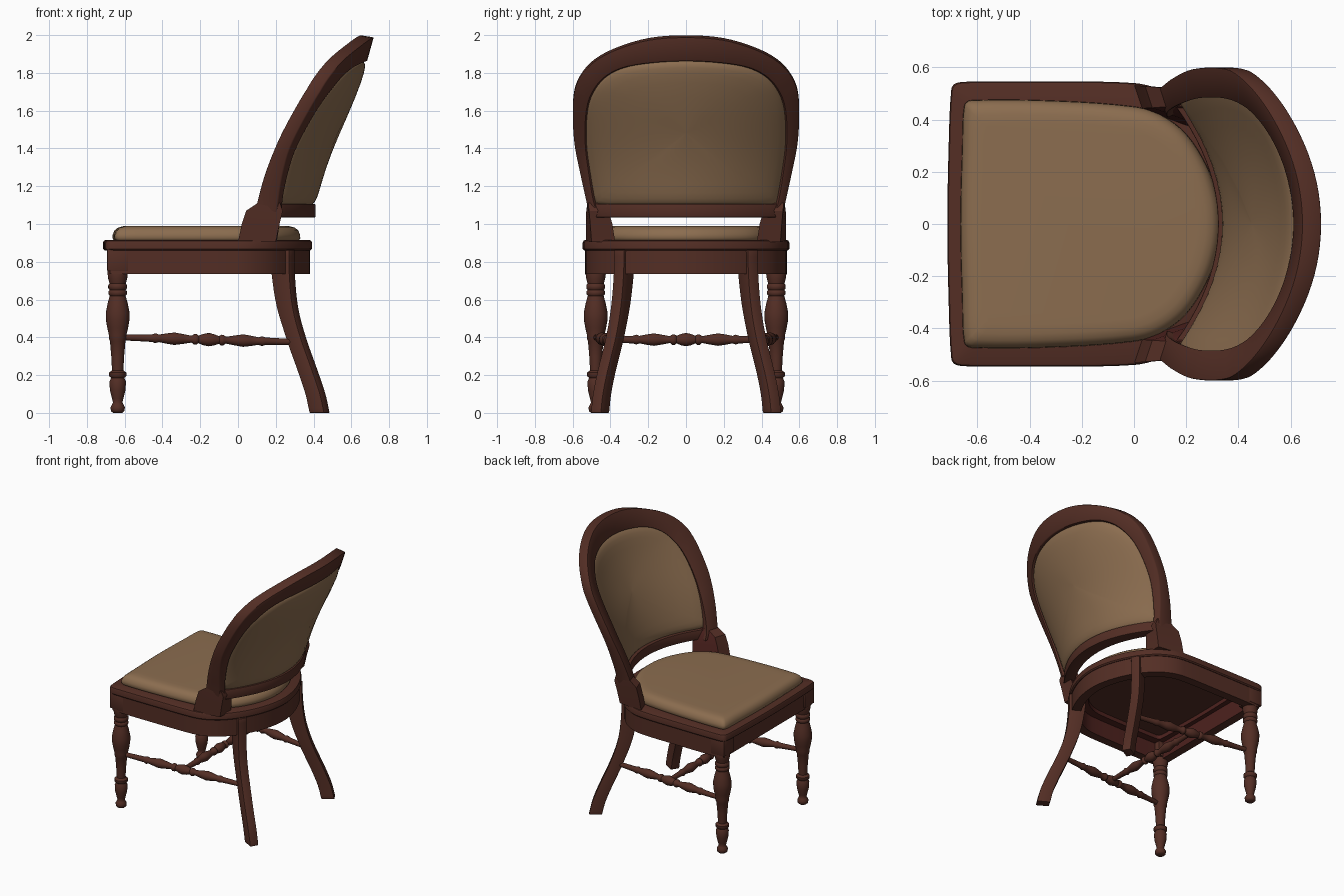
import bpy, bmesh, math
from mathutils import Vector

if "Cube" in bpy.data.objects:
    bpy.data.objects.remove(bpy.data.objects["Cube"])


def material(name, col):
    m = bpy.data.materials.new(name)
    m.diffuse_color = (*col, 1)
    m.use_nodes = True
    m.node_tree.nodes["Principled BSDF"].inputs["Base Color"].default_value = m.diffuse_color
    return m


WOOD = material("dark mahogany", (0.087, 0.027, 0.018))
FABRIC = material("tan upholstery", (0.26, 0.153, 0.079))
INNER = material("deep maroon", (0.075, 0.016, 0.013))


def loft(name, rings, mat, wrap=False, bevel=0.0, angle=35, inner=None):
    """Skin a list of equal closed rings; wrap joins last to first, else cap the ends.
    Faces for which inner(face) holds get the maroon colour."""
    bm = bmesh.new()
    vs = [[bm.verts.new(p) for p in r] for r in rings]
    n = len(vs[0])
    for i in range(len(vs) if wrap else len(vs) - 1):
        a, b = vs[i], vs[(i + 1) % len(vs)]
        for j in range(n):
            k = (j + 1) % n
            bm.faces.new((a[j], a[k], b[k], b[j]))
    if not wrap:
        bm.faces.new(vs[0])
        bm.faces.new(vs[-1])
    bmesh.ops.recalc_face_normals(bm, faces=bm.faces)
    if bevel:
        es = [e for e in bm.edges if e.calc_face_angle(0) > math.radians(40)]
        bmesh.ops.bevel(bm, geom=es, offset=bevel, segments=2, profile=0.5, affect='EDGES')
    for f in bm.faces:
        f.smooth = True
        f.normal_update()
        if inner and inner(f):
            f.material_index = 1
    for e in bm.edges:
        e.smooth = e.calc_face_angle(0) < math.radians(angle)
    me = bpy.data.meshes.new(name)
    bm.to_mesh(me)
    bm.free()
    me.materials.append(mat)
    if inner:
        me.materials.append(INNER)
    ob = bpy.data.objects.new(name, me)
    bpy.context.collection.objects.link(ob)
    return ob


def smooth_path(pts, steps=5, closed=False):
    """Chord-scaled Hermite spline through the points."""
    p = [Vector(q) for q in pts]
    n = len(p)

    def tangent(i):
        a = p[(i - 1) % n] if closed else p[max(i - 1, 0)]
        b = p[(i + 1) % n] if closed else p[min(i + 1, n - 1)]
        return (b - a) / ((p[i] - a).length + (b - p[i]).length)
    out = []
    for i in range(n if closed else n - 1):
        j = (i + 1) % n
        d = (p[j] - p[i]).length
        for s in range(steps):
            t = s / steps
            out.append(p[i] * (2*t**3 - 3*t**2 + 1) + p[j] * (3*t**2 - 2*t**3)
                       + tangent(i) * d * (t**3 - 2*t**2 + t) + tangent(j) * d * (t**3 - t**2))
    if not closed:
        out.append(p[-1])
    return out


def mirrored(half):
    """Close a half outline that starts and ends on y = 0."""
    return half + [(x, -y) for x, y in half[-2:0:-1]]


def inset(loop, d):
    """Shrink a closed plan outline by about d on every side."""
    xs = [p.x for p in loop]
    ys = [p.y for p in loop]
    cx, hx, hy = (min(xs) + max(xs)) / 2, (max(xs) - min(xs)) / 2, max(ys)
    return [Vector((cx + (p.x - cx) * (1 - d / hx), p.y * (1 - d / hy))) for p in loop]


def at_z(loop, z, x_min=-9):
    return [(max(p.x, x_min), p.y, z) for p in loop]


def inward(f):
    return abs(f.normal.z) < .5 and f.normal.dot(f.calc_center_median() - Vector((-.15, 0, .8))) < 0


def lathe(name, a, b, profile, sides=20):
    """Turned part along a-b; profile is (distance fraction, radius)."""
    a, b = Vector(a), Vector(b)
    q = (b - a).to_track_quat('Z', 'Y')
    rings = [[a.lerp(b, t) + q @ Vector((r * math.cos(2*math.pi*k/sides), r * math.sin(2*math.pi*k/sides), 0))
              for k in range(sides)] for t, r in profile]
    return loft(name, rings, WOOD, angle=50)


# seat: moulded rail, apron ring and cushion
seat = smooth_path(mirrored([(-.715, 0), (-.71, .3), (-.70, .515), (-.685, .538), (-.64, .545), (-.3, .546),
                             (0, .54), (.1, .515), (.2, .45), (.3, .32), (.368, .16), (.392, 0)]), 4, True)
loft("seat_rail", [at_z(inset(seat, d), z) for d, z in
                   ((.13, .86), (.008, .86), (0, .868), (0, .902), (.004, .911), (.012, .915), (.13, .915))],
     WOOD, wrap=True, inner=lambda f: f.normal.z < -.9 or inward(f))
loft("seat_apron", [at_z(inset(seat, d), z, -.68 + d - .012) for d, z in
                    ((.012, .735), (.012, .865), (.075, .865), (.075, .735))], WOOD, wrap=True, inner=inward)
loft("seat_base", [at_z(inset(seat, .11), z) for z in (.89, .908)], WOOD)
pad = smooth_path(mirrored([(-.665, 0), (-.658, .3), (-.65, .455), (-.625, .474), (-.3, .472), (0, .45),
                            (.1, .42), (.2, .345), (.28, .22), (.32, .1), (.33, 0)]), 4, True)
loft("seat_cushion", [at_z(inset(pad, d), z) for d, z in
                      ((.01, .91), (0, .925), (.002, .945), (.012, .967), (.03, .981), (.055, .988), (.09, .990))],
     FABRIC, angle=60)


# curved surface that the whole backrest follows
def bow(z):
    return .8 - .23 * min(max((z - 1.07) / .65, 0), 1)


def back_x(y, z):
    t = z - 1.07
    return .365 + .34 * t - .015 * math.sin(2 * math.pi * t / .93) - bow(z) * y * y


# backrest frame: outer and inner edges of the arch, as (y, z)
outer = [(0, 2.0), (.2, 1.985), (.38, 1.93), (.5, 1.86), (.575, 1.76), (.598, 1.65),
         (.592, 1.45), (.56, 1.28), (.527, 1.13), (.512, 1.05)]
inner = [(0, 1.862), (.19, 1.852), (.34, 1.825), (.44, 1.77), (.505, 1.68), (.53, 1.58),
         (.533, 1.42), (.515, 1.27), (.487, 1.11), (.46, 1.04)]


def arch(half):
    return smooth_path([(-y, z) for y, z in half[:0:-1]] + half, 5)


def section(o, i):
    low = min(max((1.4 - o.y) / .3, 0), 1)
    f = .037 + .024 * low
    lean = 1 - .15 * bow(i.y)          # front inner edge turns in, square to the bowed surface
    b = .037 + .012 * low
    return [(back_x(o.x, o.y) - f, o.x, o.y), (back_x(o.x, o.y) + b, o.x, o.y - .012),
            (back_x(i.x, i.y) + b, i.x, i.y), (back_x(i.x, i.y) - f, i.x * lean, i.y)]


loft("back_frame", [section(o, i) for o, i in zip(arch(outer), arch(inner))], WOOD, bevel=.006)

# lower cross rail of the backrest
ys = [-.485 + .97 * i / 24 for i in range(25)]
loft("back_lower_rail", [[(back_x(y, 1.07) + dx, y, z) for dx, z in
                          ((-.043, 1.035), (.045, 1.035), (.045, 1.106), (-.043, 1.106))] for y in ys],
     WOOD, bevel=.004)

# backrest panel: concentric rings, softly domed on both faces
edge = arch(inner[:-1]) + [Vector((.487 - .974 * i / 16, 1.10)) for i in range(1, 16)]
mid = Vector((0, 1.48))
scales = [.02, .25, .5, .7, .83, .91, .96, .99, 1.005]


def panel_ring(s, side):
    h = (.034 if side > 0 else .042) * math.sqrt(max(0, 1 - (s / 1.005) ** 14)) + .006
    pts = [mid + (p - mid) * s for p in edge]
    return [(back_x(p.x, p.y) + side * h, p.x, p.y) for p in pts]


loft("back_panel", [panel_ring(s, -1) for s in scales] + [panel_ring(s, 1) for s in scales[::-1]],
     FABRIC, angle=70)

# shouldered posts joining the backrest to the seat
posts = [(.905, ((0, .53), (.2, .50), (.205, .375), (.03, .44))),
         (1.0, ((.02, .53), (.22, .507), (.22, .39), (.05, .445))),
         (1.07, ((.043, .528), (.237, .513), (.235, .41), (.07, .445))),
         (1.112, ((.105, .522), (.222, .518), (.222, .45), (.13, .45)))]
# turned front legs with square blocks
leg = [(0, .025), (.01, .036), (.03, .038), (.045, .03), (.055, .025), (.075, .03), (.12, .041), (.165, .044),
       (.185, .035), (.195, .046), (.213, .046), (.225, .03), (.3, .034), (.38, .041), (.39, .046), (.41, .046),
       (.45, .055), (.49, .062), (.53, .063), (.58, .053), (.62, .042), (.628, .049), (.643, .049), (.65, .042),
       (.66, .05), (.675, .05), (.685, .043), (.71, .05), (.74, .054), (.77, .05)]
# sabre back legs: (x, y, z) centres
sabre = smooth_path([(.235, .325, .862), (.24, .33, .73), (.262, .347, .56), (.31, .378, .39),
                     (.37, .42, .22), (.41, .444, .1), (.432, .455, 0)], 4)
spindle = [(0, .016), (.1, .018), (.17, .02), (.19, .026), (.21, .02), (.26, .028), (.3, .033), (.35, .026),
           (.4, .018), (.415, .028), (.43, .028), (.44, .02), (.47, .03), (.5, .035)]
spindle += [(1 - t, r) for t, r in spindle[-2::-1]]
square = ((-1, -1), (1, -1), (1, 1), (-1, 1))
c, sn = math.cos(math.radians(30)), math.sin(math.radians(30))
for s, side in ((1, "left"), (-1, "right")):
    loft("back_post_" + side, [[(x, y * s, z) for x, y in q] for z, q in posts], WOOD, angle=25,
         inner=lambda f: f.normal.y * s < -.5)
    lathe("front_leg_" + side, (-.637, .478 * s, 0), (-.637, .478 * s, 1), leg, 24)
    loft("front_leg_block_" + side, [[(-.637 + a * .056, s * (.48 + b * .056), z) for a, b in square]
                                     for z in (.75, .87)], WOOD, bevel=.005)
    rings = []
    for p in sabre:
        w = .045 + .014 * max(0, (p.z - .45) / .4)
        rings.append([(p.x + a * w * c - b * .031 * sn, s * (p.y + a * w * sn + b * .031 * c), p.z)
                      for a, b in square])
    loft("back_leg_" + side, rings, WOOD, bevel=.004)
    lathe("side_stretcher_" + side, (-.61, .475 * s, .40), (.30, .375 * s, .375), spindle)
lathe("cross_stretcher", (-.155, -.425, .388), (-.155, .425, .388), spindle)
